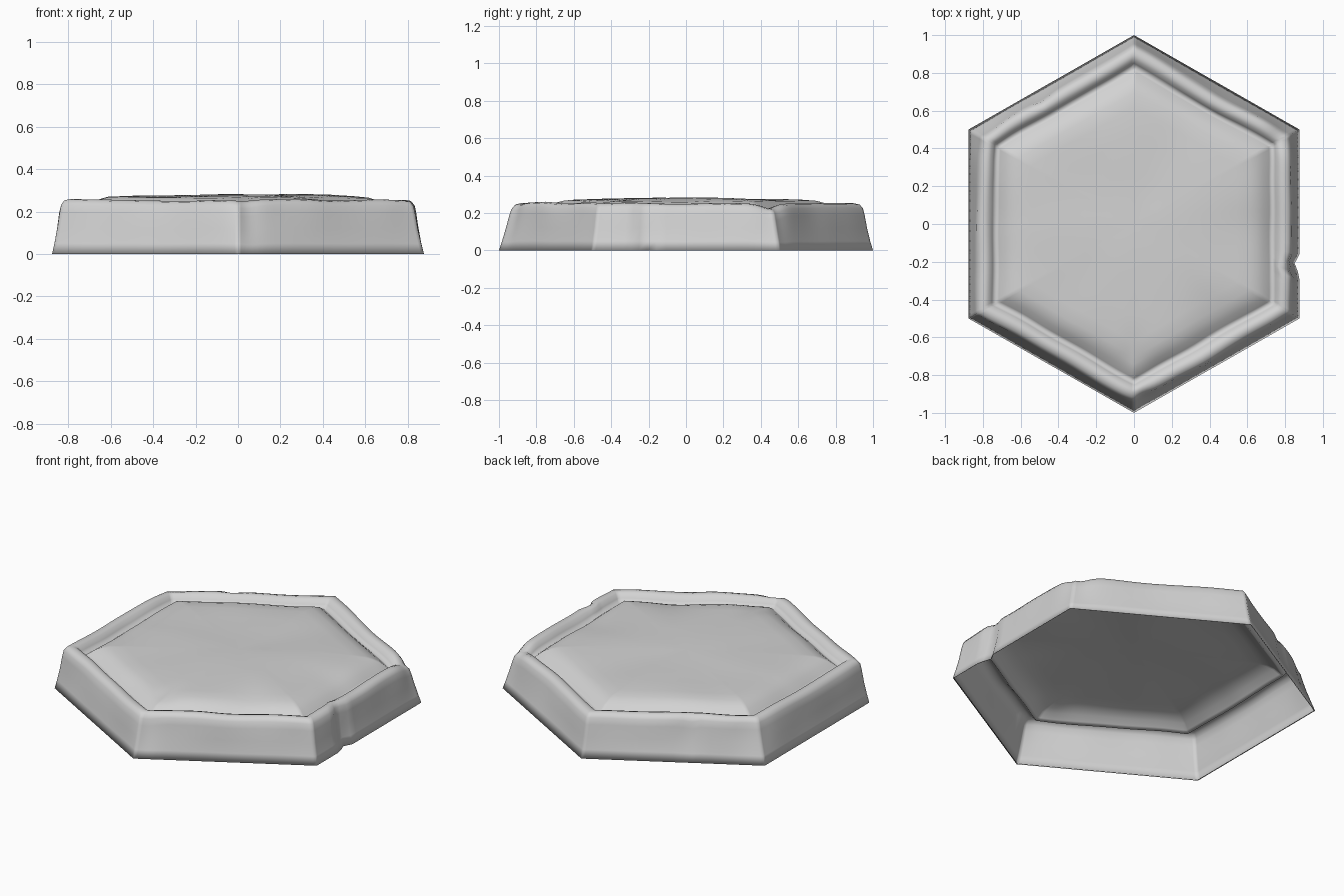
import bpy, bmesh, math
from mathutils import Vector, noise

cube = bpy.data.objects.get("Cube")
if cube:
    bpy.data.objects.remove(cube)

stone = bpy.data.materials.new("grey stone")
stone.use_nodes = True
GREY = (0.65, 0.65, 0.65, 1)
stone.diffuse_color = GREY
stone.node_tree.nodes["Principled BSDF"].inputs["Base Color"].default_value = GREY

PER_SIDE = 28
WIDTH = 1.012   # keeps the hexagon slightly wider across its flats

# Section from the underside lip, up the wall, over the rim, through the groove
# and onto the domed slab: radius, height
section = [(0.994, 0), (1, 0), (0.986, 0.05), (0.97, 0.12), (0.957, 0.19),
           (0.947, 0.228), (0.93, 0.248), (0.90, 0.254), (0.875, 0.247),
           (0.855, 0.225), (0.835, 0.202), (0.815, 0.215), (0.78, 0.24), (0.74, 0.256),
           (0.70, 0.266), (0.62, 0.271), (0.48, 0.275), (0.3, 0.277), (0.15, 0.277)]

# Worn spots on the rim: x, y, spread, inward pull, drop
chips = [(-0.82, 0.50, 0.13, 0.03, 0.005), (0.05, -0.95, 0.07, 0.015, 0.02),
         (0.82, -0.46, 0.10, 0.008, 0.005), (0.80, 0.47, 0.08, 0.01, 0.03),
         (-0.50, 0.68, 0.04, 0.01, 0.02), (-0.42, 0.74, 0.3, 0.012, 0),
         (0.45, 0.72, 0.25, 0.015, 0.003)]
# Shallow hollows and swells on the slab: x, y, spread, height
swells = [(0.42, -0.46, 0.12, -0.014), (0.0, -0.70, 0.08, -0.012),
          (0.2, -0.1, 0.3, 0.004), (-0.5, -0.1, 0.2, 0.004),
          (0.62, 0.0, 0.12, -0.006), (0.3, -0.75, 0.12, 0.008)]


def falloff(p, x, y, spread):
    return math.exp(-((p.x - x) ** 2 + (p.y - y) ** 2) / spread ** 2)


def hexagon():
    """Unit hexagon points, crowded towards the corners."""
    corners = [Vector((math.cos(a), math.sin(a), 0))
               for a in (math.radians(60 * k - 90) for k in range(6))]
    points = []
    for k in range(6):
        for i in range(PER_SIDE):
            t = i / PER_SIDE
            t -= math.sin(2 * math.pi * t) / 12
            points.append(corners[k].lerp(corners[(k + 1) % 6], t))
    return points


def weather(p):
    """Roughen a point, leaving the base outline straight."""
    up = min(p.z / 0.2, 1)
    flat = Vector((p.x, p.y, 0))
    out = flat.normalized()
    q = p.copy()
    q.z += up * noise.noise(Vector((p.x * 3, p.y * 3, 1.7))) * 0.008
    q += out * up * noise.noise(Vector((p.x * 4, p.y * 4, 7 + p.z * 6))) * 0.009
    rim = min(max((flat.length - 0.6) / 0.15, 0), 1)
    for x, y, spread, pull, drop in chips:
        f = falloff(p, x, y, spread) * up * rim
        q -= out * pull * f
        q.z -= drop * f
    for x, y, spread, height in swells:
        q.z += height * falloff(p, x, y, spread) * up
    # Split in the wall on the left side of the tile
    depth = min(max((p.x - 0.74) / 0.08, 0), 1)
    q.x -= 0.035 * depth * max(0, 1 - abs(p.y + 0.22) / 0.045)
    return q


# Hollow stone shell
bm = bmesh.new()
outline = hexagon()
rings = []
for radius, z in section:
    ring = []
    for u in outline:
        p = Vector((u.x * radius * WIDTH, u.y * radius, z))
        ring.append(bm.verts.new(weather(p)))
    rings.append(ring)
count = len(outline)
for lower, upper in zip(rings, rings[1:]):
    for i in range(count):
        j = (i + 1) % count
        bm.faces.new((lower[i], lower[j], upper[j], upper[i]))
centre = bm.verts.new(weather(Vector((0, 0, section[-1][1]))))
for i in range(count):
    bm.faces.new((rings[-1][i], rings[-1][(i + 1) % count], centre))
for face in bm.faces:
    face.smooth = True

mesh = bpy.data.meshes.new("hexagonal_stone_tile")
bm.to_mesh(mesh)
bm.free()
mesh.materials.append(stone)
tile = bpy.data.objects.new("hexagonal_stone_tile", mesh)
bpy.context.collection.objects.link(tile)
